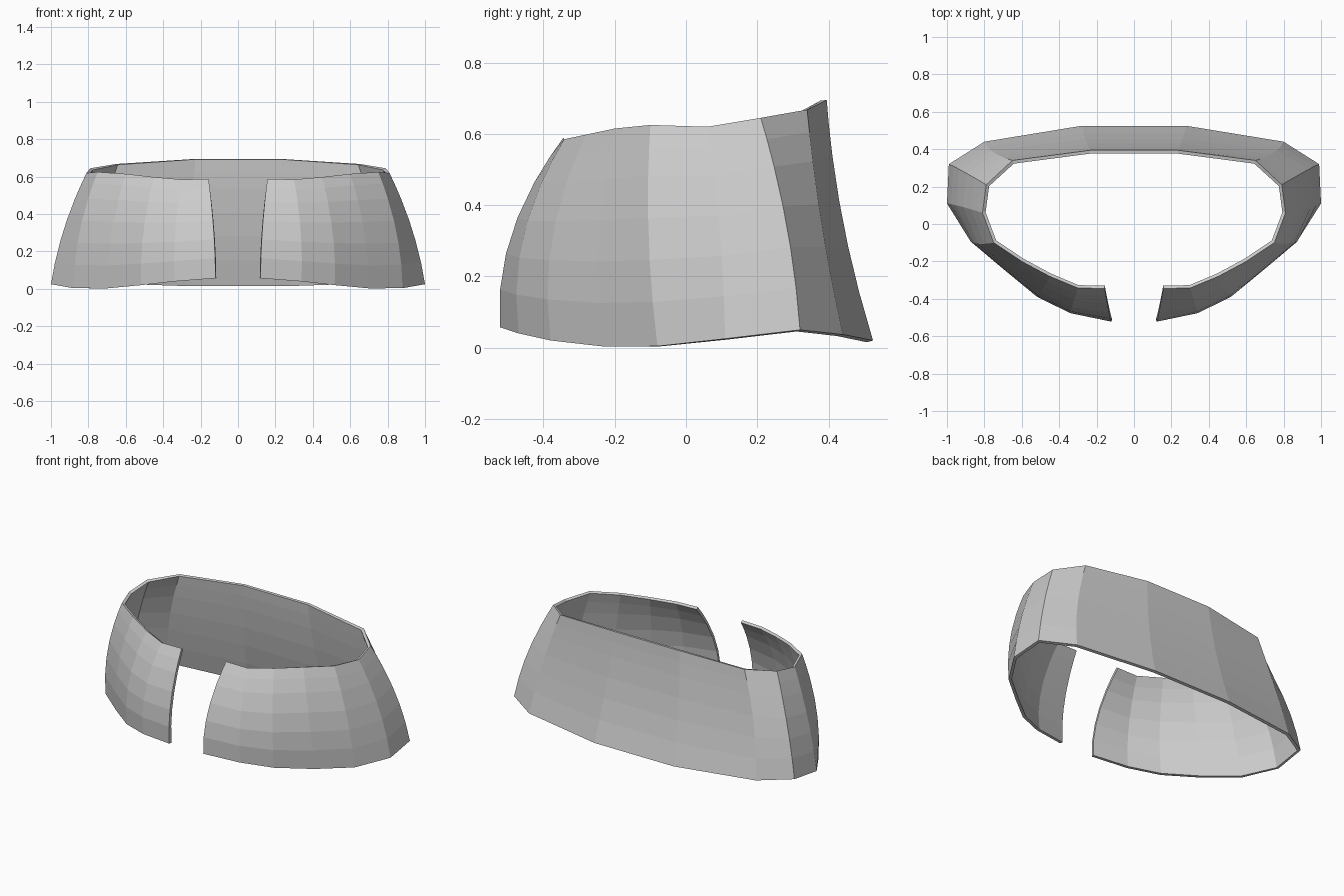
import bpy
import bmesh
from mathutils import Vector

cube = bpy.data.objects.get("Cube")
if cube:
    bpy.data.objects.remove(cube, do_unlink=True)

# One plain grey material
grey = bpy.data.materials.new("plain grey")
grey.use_nodes = True
colour = (0.6, 0.6, 0.6, 1)
grey.diffuse_color = colour
grey.node_tree.nodes["Principled BSDF"].inputs["Base Color"].default_value = colour

# Left half ribs, back to front: lower point, upper point, outward bulge (x, y)
RIBS = [
    ((.28, .525, .02), (.23, .395, .695), (0, -.02)),
    ((.80, .44, .037), (.65, .34, .668), (.02, -.01)),
    ((.99, .32, .05), (.79, .21, .645), (.025, .017)),
    ((1.0, .11, .025), (.81, .06, .62), (.025, .01)),
    ((.88, -.08, .004), (.75, -.10, .625), (.03, -.015)),
    ((.70, -.23, .003), (.60, -.20, .615), (.025, -.03)),
    ((.52, -.38, .02), (.45, -.28, .598), (.02, -.045)),
    ((.34, -.47, .04), (.30, -.342, .585), (.015, -.05)),
    ((.12, -.522, .057), (.157, -.345, .588), (-.008, -.055)),
]
LEVELS = [0, .2, .39, .58, .77, .9, 1]


def rib_points(low, high, bulge, side):
    """Points up one rib, bowed out in the middle."""
    for t in LEVELS:
        p = Vector(low).lerp(Vector(high), t)
        p += Vector((*bulge, 0)) * 4 * t * (1 - t)
        yield (p.x * side, p.y, p.z)


# Open band: front left, round the back, to front right
bm = bmesh.new()
ribs = [(rib, 1) for rib in reversed(RIBS)] + [(rib, -1) for rib in RIBS]
columns = [[bm.verts.new(p) for p in rib_points(*rib, side)] for rib, side in ribs]
for a, b in zip(columns, columns[1:]):
    for i in range(len(LEVELS) - 1):
        bm.faces.new((a[i], b[i], b[i + 1], a[i + 1]))

mesh = bpy.data.meshes.new("collar_band")
bm.to_mesh(mesh)
bm.free()
mesh.materials.append(grey)
band = bpy.data.objects.new("collar_band", mesh)
bpy.context.collection.objects.link(band)

# Thin wall, grown inward
wall = band.modifiers.new("wall", "SOLIDIFY")
wall.thickness = 0.018
wall.offset = -1
wall.use_even_offset = True
